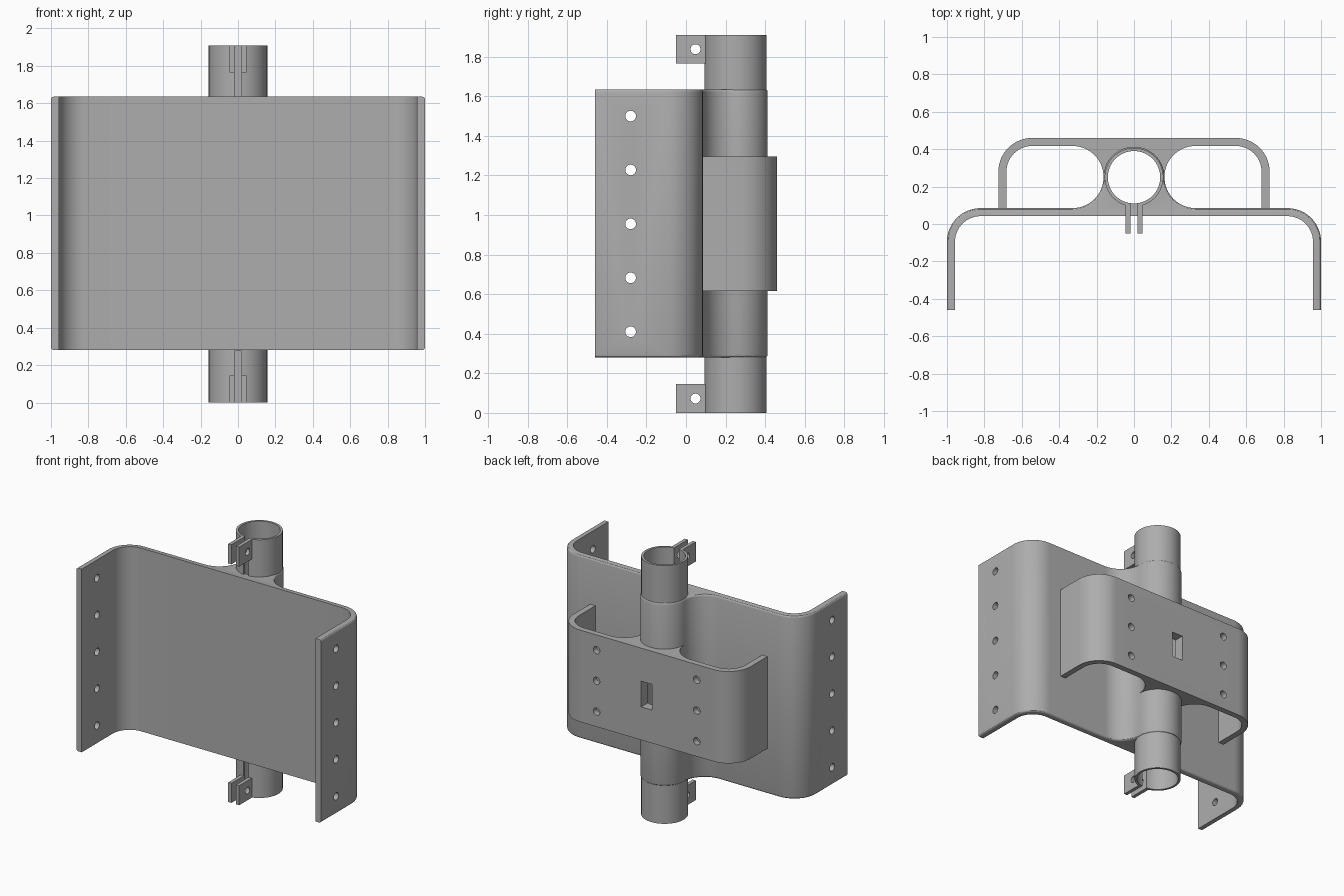
import bpy
import bmesh
import math
from mathutils import Matrix, Vector

cube = bpy.data.objects.get("Cube")
if cube:
    bpy.data.objects.remove(cube, do_unlink=True)

steel = bpy.data.materials.new("grey_steel")
steel.use_nodes = True
GREY = (0.42, 0.42, 0.42, 1)
steel.diffuse_color = GREY
steel.node_tree.nodes["Principled BSDF"].inputs["Base Color"].default_value = GREY

HEIGHT = 1.91
MID = HEIGHT / 2
AXIS_Y = 0.25          # tube axis
TUBE_R, BORE_R, SLEEVE_R = 0.157, 0.14, 0.163
CORNER, WALL = 0.18, 0.043
FILLET = 0.165


def arc(cx, cy, r, start, end, steps=14):
    angles = [math.radians(start + (end - start) * i / steps) for i in range(steps + 1)]
    return [(cx + r * math.cos(a), cy + r * math.sin(a)) for a in angles]


def mirrored(half):
    return half + [(-x, y) for x, y in reversed(half) if x > 1e-5]


def finish(name, bm):
    bmesh.ops.recalc_face_normals(bm, faces=bm.faces)
    mesh = bpy.data.meshes.new(name)
    bm.to_mesh(mesh)
    bm.free()
    mesh.materials.append(steel)
    obj = bpy.data.objects.new(name, mesh)
    bpy.context.collection.objects.link(obj)
    return obj


def extrude_profile(name, points, z0, z1, round_rim=None, radius=0.015):
    """Extrude a plan outline; round_rim tells which outline points get a rounded rim."""
    bm = bmesh.new()
    loops = [[bm.verts.new((x, y, z)) for x, y in points] for z in (z0, z1)]
    low, high = loops
    bm.faces.new(low)
    bm.faces.new(high)
    n = len(points)
    for i in range(n):
        j = (i + 1) % n
        bm.faces.new((low[i], low[j], high[j], high[i]))
    if round_rim:
        bmesh.ops.recalc_face_normals(bm, faces=bm.faces)
        rim = [bm.edges.get((loop[i], loop[i + 1])) for loop in loops
               for i in range(round_rim[0], round_rim[1])]
        bmesh.ops.bevel(bm, geom=rim, offset=radius, segments=3, profile=0.5,
                        affect='EDGES', clamp_overlap=True)
    return finish(name, bm)


def add_box(bm, center, size):
    bmesh.ops.create_cube(bm, size=1, matrix=Matrix.Translation(center) @ Matrix.Diagonal((*size, 1)))


def add_rod(bm, center, axis, radius, length, sides=24):
    turn = Vector((0, 0, 1)).rotation_difference(Vector(axis)).to_matrix().to_4x4()
    bmesh.ops.create_cone(bm, cap_ends=True, segments=sides, radius1=radius, radius2=radius,
                          depth=length, matrix=Matrix.Translation(center) @ turn)


def cut(obj, bm):
    """Subtract the shapes in bm, then discard them."""
    cutter = finish("cutter", bm)
    cutter.hide_render = True
    mod = obj.modifiers.new("cut", 'BOOLEAN')
    mod.operation, mod.solver, mod.object = 'DIFFERENCE', 'EXACT', cutter
    bpy.context.view_layer.objects.active = obj
    bpy.ops.object.modifier_apply(modifier=mod.name)
    bpy.data.objects.remove(cutter, do_unlink=True)


# Front channel: wide plate with bent flanges and a filleted sleeve
inner = arc(0.82, -0.095, CORNER - WALL, 90, 0) + [(1 - WALL, -0.46)]
outer = ([(1, -0.46)] + arc(0.82, -0.095, CORNER, 0, 90)
         + arc(SLEEVE_R + FILLET, AXIS_Y, FILLET, 270, 180)
         + arc(0, AXIS_Y, SLEEVE_R, 0, 90)[1:])
outline = mirrored(inner + outer)
front_channel = extrude_profile("front_channel", outline, 0.28, 1.635,
                                (len(inner), len(outline) - len(inner) - 1))
bm = bmesh.new()
add_rod(bm, (0, AXIS_Y, MID), (0, 0, 1), 0.149, 3, 64)
cut(front_channel, bm)
bm = bmesh.new()
for row in range(-2, 3):
    add_rod(bm, (0, -0.28, MID + row * 0.2725), (1, 0, 0), 0.027, 3)
cut(front_channel, bm)

# Rear bracket: shorter channel joined to the sleeve by fillets
half = (arc(0.545, 0.28, CORNER, 90, 0) + [(0.725, 0.085), (0.725 - WALL, 0.085)]
        + arc(0.545, 0.28, CORNER - WALL, 0, 90)
        + arc(SLEEVE_R + FILLET, 0.252, FILLET, 90, 180))
rear_bracket = extrude_profile("rear_bracket", mirrored(half), 0.615, 1.295)
bm = bmesh.new()
add_rod(bm, (0, AXIS_Y, MID), (0, 0, 1), 0.149, 3, 64)
cut(rear_bracket, bm)
bm = bmesh.new()
for x in (-0.41, 0.41):
    for row in (-1, 0, 1):
        add_rod(bm, (x, 0.44, MID + row * 0.227), (0, 1, 0), 0.027, 0.2)
cut(rear_bracket, bm)

# Tube through the sleeve, split along the front at both ends
bm = bmesh.new()
add_rod(bm, (0, AXIS_Y, MID), (0, 0, 1), TUBE_R, HEIGHT, 64)
tube = finish("tube", bm)
bm = bmesh.new()
add_rod(bm, (0, AXIS_Y, MID), (0, 0, 1), BORE_R, 3, 64)
cut(tube, bm)
bm = bmesh.new()
for side in (-1, 1):
    add_box(bm, (0, 0.1, MID + side * 0.88), (0.038, 0.2, 0.4))
cut(tube, bm)

# Rectangular window through bracket, sleeve and tube wall
for part in (rear_bracket, front_channel, tube):
    bm = bmesh.new()
    add_box(bm, (0, 0.42, MID), (0.09, 0.2, 0.19))
    cut(part, bm)

# Pairs of drilled clamp ears at each tube end
parts = [front_channel, rear_bracket, tube]
for label, z in (("lower", 0.0725), ("upper", HEIGHT - 0.0725)):
    bm = bmesh.new()
    for x in (-0.032, 0.032):
        add_box(bm, (x, 0.027, z), (0.026, 0.154, 0.145))
    ears = finish(label + "_clamp_ears", bm)
    bm = bmesh.new()
    add_rod(bm, (0, 0.048, z), (1, 0, 0), 0.025, 0.3)
    cut(ears, bm)
    parts.append(ears)

bpy.ops.object.select_all(action='DESELECT')
for part in parts:
    part.select_set(True)
bpy.context.view_layer.objects.active = front_channel
bpy.ops.object.shade_smooth_by_angle(angle=math.radians(30))
